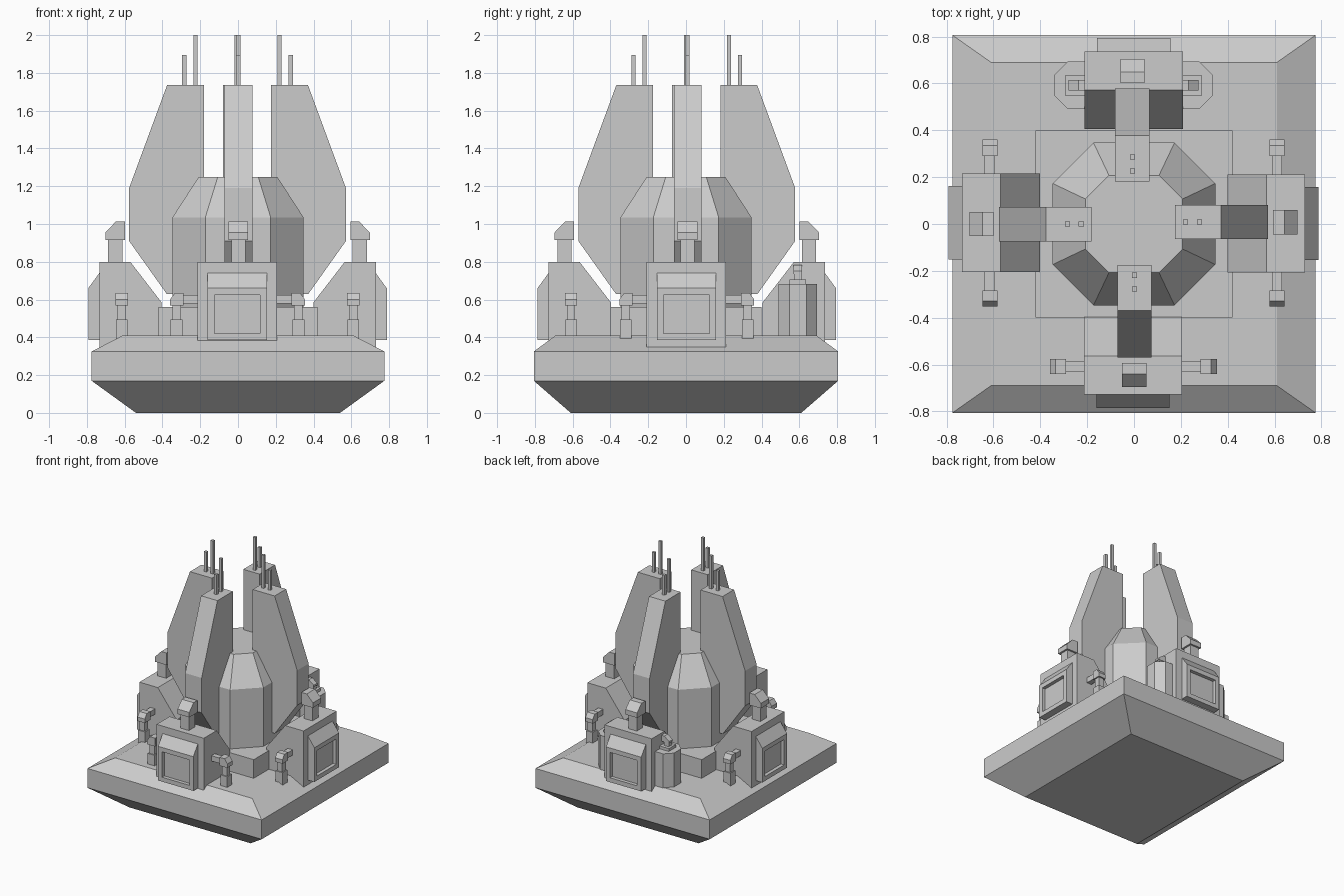
import bpy, bmesh, math
from mathutils import Matrix, Vector

cube = bpy.data.objects.get("Cube")
if cube:
    bpy.data.objects.remove(cube)

grey = bpy.data.materials.new("light_grey")
grey.use_nodes = True
COLOUR = (0.6, 0.6, 0.6, 1)
grey.diffuse_color = COLOUR
grey.node_tree.nodes["Principled BSDF"].inputs["Base Color"].default_value = COLOUR

# The four arms are turned copies of the front arm about this centre
CENTRE = Matrix.Translation((-0.0025, 0.004, 0))
SIDES = {"front": 0, "left": 90, "back": 180, "right": 270}


def finish(name, bm, turn=None):
    bmesh.ops.recalc_face_normals(bm, faces=bm.faces)
    if turn is not None:
        bm.transform(CENTRE @ Matrix.Rotation(math.radians(turn), 4, 'Z'))
    mesh = bpy.data.meshes.new(name)
    bm.to_mesh(mesh)
    bm.free()
    mesh.materials.append(grey)
    obj = bpy.data.objects.new(name, mesh)
    bpy.context.collection.objects.link(obj)
    return obj


def prism(profile, axis, lo, hi):
    """Extrude a 2D profile along an axis: x takes (y, z), y takes (x, z), z takes (x, y)."""
    place = {"x": lambda a, b, t: (t, a, b),
             "y": lambda a, b, t: (a, t, b),
             "z": lambda a, b, t: (a, b, t)}[axis]
    bm = bmesh.new()
    face = bm.faces.new([bm.verts.new(place(a, b, lo)) for a, b in profile])
    ext = bmesh.ops.extrude_face_region(bm, geom=[face])
    moved = [v for v in ext["geom"] if isinstance(v, bmesh.types.BMVert)]
    bmesh.ops.translate(bm, verts=moved, vec=Vector(place(0, 0, hi - lo)))
    bmesh.ops.recalc_face_normals(bm, faces=bm.faces)
    return bm


def box(x0, x1, y0, y1, z0, z1):
    return prism([(x0, y0), (x1, y0), (x1, y1), (x0, y1)], "z", z0, z1)


def loft(rings):
    """Join stacked rings of equal length and cap both ends."""
    bm = bmesh.new()
    loops = [[bm.verts.new((x, y, z)) for x, y in ring] for ring, z in rings]
    for a, b in zip(loops, loops[1:]):
        n = len(a)
        for i in range(n):
            bm.faces.new((a[i], a[(i + 1) % n], b[(i + 1) % n], b[i]))
    bm.faces.new(loops[0][::-1])
    bm.faces.new(loops[-1])
    return bm


def rect(x, y):
    return [(-x, -y), (x, -y), (x, y), (-x, y)]


def octagon(r, c, cx=0.0, cy=0.0):
    pts = [(r, -c), (r, c), (c, r), (-c, r), (-r, c), (-r, -c), (-c, -r), (c, -r)]
    return [(x + cx, y + cy) for x, y in pts]


# Base slab, plinth and central dome
finish("base", loft([(rect(0.54, 0.61), 0), (rect(0.775, 0.806), 0.17),
                     (rect(0.775, 0.806), 0.325), (rect(0.61, 0.69), 0.41)]))
finish("plinth", box(-0.42, 0.42, -0.4, 0.4, 0.38, 0.56))
finish("dome", loft([(octagon(0.347, 0.173), 0.54), (octagon(0.347, 0.173), 1.035),
                     (octagon(0.208, 0.107), 1.25)]))

for side, turn in SIDES.items():
    # Tall fin with two antennas
    finish(side + "_fin", prism([(-0.178, 1.735), (-0.373, 1.735), (-0.574, 1.19), (-0.574, 0.91),
                                 (-0.375, 0.63), (-0.178, 0.63)], "x", -0.068, 0.078), turn)
    for label, y, top in (("tall", -0.223, 2.0), ("short", -0.282, 1.895)):
        finish(f"{side}_{label}_antenna",
               box(-0.007, 0.015, y - 0.011, y + 0.011, 1.72, top), turn)

    # Housing with sloping inner shoulder
    finish(side + "_housing", prism([(-0.732, 0.345), (-0.732, 0.8), (-0.568, 0.8),
                                     (-0.402, 0.585), (-0.402, 0.345)], "x", -0.212, 0.208), turn)

    # Protruding panel with a recessed middle
    bm = prism([(-0.725, 0.385), (-0.79, 0.385), (-0.79, 0.66), (-0.732, 0.74), (-0.725, 0.74)],
               "x", -0.158, 0.155)
    outer = min(bm.faces, key=lambda f: f.calc_center_median().y)
    bmesh.ops.inset_region(bm, faces=[outer], thickness=0.05)
    rim = bmesh.ops.inset_region(bm, faces=[outer], thickness=0.0005)
    bmesh.ops.translate(bm, verts=outer.verts, vec=(0, 0.028, 0))
    finish(side + "_panel", bm, turn)

    # Vent on the roof of the housing
    finish(side + "_vent_neck", box(-0.033, 0.042, -0.685, -0.61, 0.78, 0.93), turn)
    finish(side + "_vent_head", prism([(-0.7, 0.915), (-0.7, 0.955), (-0.645, 1.012), (-0.597, 1.012),
                                       (-0.597, 0.915)], "x", -0.048, 0.056), turn)

    for s, hand in ((1, "a"), (-1, "b")):
        tag = f"{side}_{hand}_"
        if side == "back":
            # Octagonal tank with a small elbow feeding the housing
            tank = octagon(0.102, 0.045, s * 0.235, -0.588)
            finish(tag + "tank", prism(tank, "z", 0.38, 0.682), turn)
            xs = sorted((s * 0.19, s * 0.29))
            finish(tag + "tank_cap", box(*xs, -0.632, -0.543, 0.67, 0.705), turn)
            xs = sorted((s * 0.228, s * 0.272))
            finish(tag + "tank_neck", box(*xs, -0.607, -0.568, 0.69, 0.75), turn)
            elbow = [(0.19, 0.735), (0.278, 0.735), (0.278, 0.75), (0.235, 0.782), (0.19, 0.782)]
            finish(tag + "tank_elbow", prism([(s * x, z) for x, z in elbow], "y", -0.61, -0.565), turn)
            continue
        # Pipe leaving the housing, turning down into the base
        xs = sorted((s * 0.2, s * 0.3))
        finish(tag + "pipe", box(*xs, -0.635, -0.592, 0.58, 0.623), turn)
        elbow = [(0.287, 0.568), (0.357, 0.568), (0.357, 0.6), (0.332, 0.635), (0.287, 0.635)]
        finish(tag + "pipe_elbow", prism([(s * x, z) for x, z in elbow], "y", -0.645, -0.58), turn)
        xs = sorted((s * 0.3, s * 0.345))
        finish(tag + "pipe_drop", box(*xs, -0.635, -0.592, 0.48, 0.58), turn)
        xs = sorted((s * 0.292, s * 0.354))
        finish(tag + "pipe_foot", box(*xs, -0.643, -0.582, 0.39, 0.495), turn)
